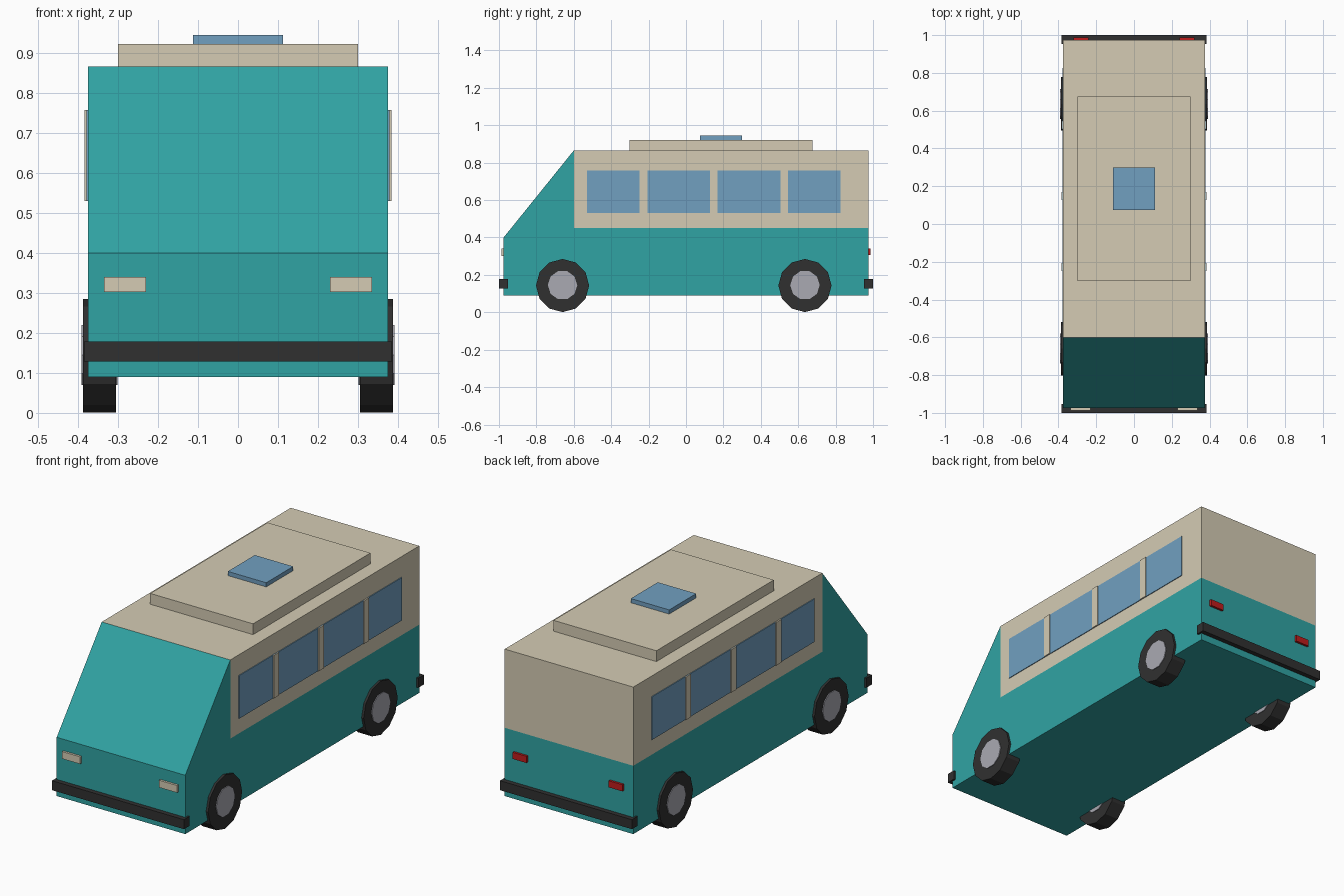
import bpy, bmesh, math
from mathutils import Matrix, Vector

if "Cube" in bpy.data.objects:
    bpy.data.objects.remove(bpy.data.objects["Cube"], do_unlink=True)


def material(name, r, g, b):
    m = bpy.data.materials.new(name)
    m.use_nodes = True
    m.diffuse_color = (r, g, b, 1)
    m.node_tree.nodes["Principled BSDF"].inputs["Base Color"].default_value = (r, g, b, 1)
    return m


teal = material("teal paint", 0.03, 0.37, 0.37)
cream = material("cream paint", 0.66, 0.6, 0.455)
glass = material("blue glass", 0.165, 0.35, 0.53)
rubber = material("black rubber", 0.03, 0.03, 0.03)
steel = material("wheel steel", 0.4, 0.4, 0.45)
red = material("red lens", 0.52, 0.012, 0.012)


def finish(bm, name, *mats):
    bmesh.ops.recalc_face_normals(bm, faces=bm.faces)
    mesh = bpy.data.meshes.new(name)
    bm.to_mesh(mesh)
    bm.free()
    for m in mats:
        mesh.materials.append(m)
    obj = bpy.data.objects.new(name, mesh)
    bpy.context.collection.objects.link(obj)
    return obj


def box(name, mat, x, y, z):
    """Box from (low, high) pairs on each axis."""
    bm = bmesh.new()
    bmesh.ops.create_cube(bm, size=1)
    for v in bm.verts:
        v.co = [r[0] if c < 0 else r[1] for c, r in zip(v.co, (x, y, z))]
    return finish(bm, name, mat)


def disc(name, mat, sides, radius, x, y, z):
    """Cylinder along x, with a corner at the bottom."""
    bm = bmesh.new()
    bmesh.ops.create_cone(bm, cap_ends=True, segments=sides, radius1=radius,
                          radius2=radius, depth=x[1] - x[0])
    bm.transform(Matrix.Translation((sum(x) / 2, y, z)) @ Matrix.Rotation(math.pi / 2, 4, 'Y'))
    return finish(bm, name, mat)


# Body: side profile pulled across the width, upper rear painted cream
HALF, WAIST, NOSE, ROOF = 0.375, 0.45, -0.6, 0.865
profile = [(-0.975, 0.09), (0.975, 0.09), (0.975, ROOF), (NOSE, ROOF), (-0.975, 0.4)]
bm = bmesh.new()
side = bm.faces.new([bm.verts.new((-HALF, y, z)) for y, z in profile])
pulled = bmesh.ops.extrude_face_region(bm, geom=[side], use_keep_orig=True)
for v in pulled["geom"]:
    if isinstance(v, bmesh.types.BMVert):
        v.co.x = HALF
for point, normal in (((0, 0, WAIST), (0, 0, 1)), ((0, NOSE, 0), (0, 1, 0))):
    bmesh.ops.bisect_plane(bm, geom=bm.verts[:] + bm.edges[:] + bm.faces[:],
                           plane_co=Vector(point), plane_no=Vector(normal), dist=1e-5)
for f in bm.faces:
    c = f.calc_center_median()
    f.material_index = int(c.y > NOSE and c.z > WAIST)
finish(bm, "body", teal, cream)

# Raised roof and hatch
box("roof_panel", cream, (-0.3, 0.3), (-0.303, 0.675), (ROOF, 0.922))
box("roof_hatch", glass, (-0.112, 0.112), (0.075, 0.3), (0.922, 0.944))

# Bumpers
for name, y in (("front_bumper", (-1, -0.953)), ("rear_bumper", (0.953, 1))):
    box(name, rubber, (-0.385, 0.385), y, (0.128, 0.178))

for label, s in (("left", 1), ("right", -1)):
    def span(a, b):
        return tuple(sorted((s * a, s * b)))

    # Window band and the pillars dividing it
    box(label + "_window_band", glass, span(0.37, 0.379), (-0.53, 0.825), (0.53, 0.757))
    for i, y in enumerate((-0.227, 0.148, 0.525)):
        box(f"{label}_window_pillar_{i + 1}", cream, span(0.37, 0.383),
            (y - 0.021, y + 0.021), (0.53, 0.757))

    # Lamps
    box(label + "_headlight", cream, span(0.23, 0.335), (-0.987, -0.97), (0.302, 0.34))
    box(label + "_tail_light", red, span(0.24, 0.32), (0.97, 0.987), (0.305, 0.34))

    # Wheels
    for end, y in (("front", -0.66), ("rear", 0.636)):
        disc(f"{label}_{end}_tyre", rubber, 12, 0.142, span(0.305, 0.387), y, 0.143)
        disc(f"{label}_{end}_hub", steel, 10, 0.079, span(0.301, 0.391), y, 0.145)
